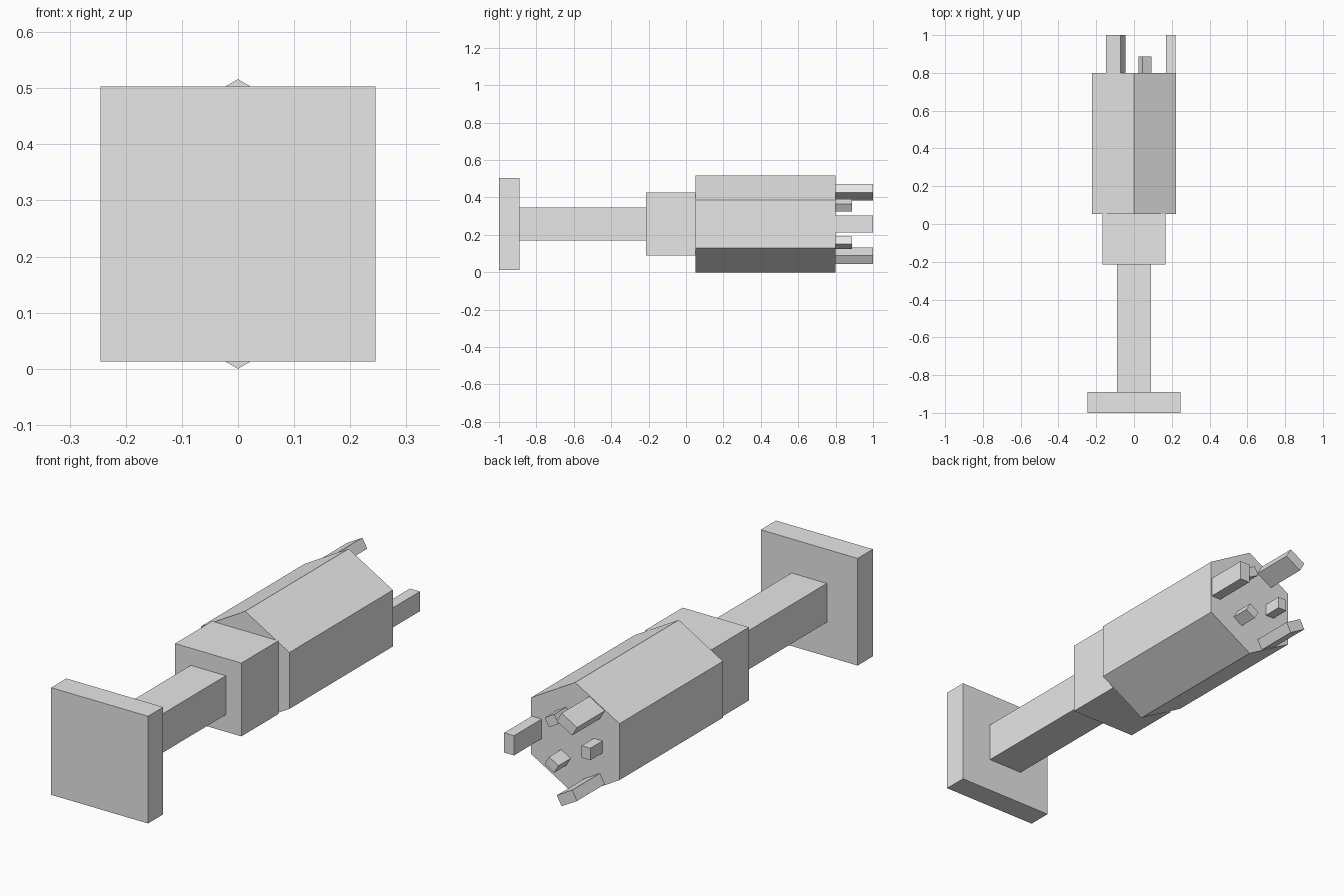
import bpy
import math
from mathutils import Matrix, Vector

cube = bpy.data.objects.get("Cube")
if cube:
    bpy.data.objects.remove(cube, do_unlink=True)

AXIS_Z = 0.258  # height of the long axis every part is centred on

grey = bpy.data.materials.new("light_grey")
grey.use_nodes = True
grey.diffuse_color = (0.8, 0.8, 0.8, 1)
grey.node_tree.nodes["Principled BSDF"].inputs["Base Color"].default_value = (0.8, 0.8, 0.8, 1)


def finish(name):
    obj = bpy.context.object
    obj.name = name
    obj.data.name = name
    obj.data.materials.clear()
    obj.data.materials.append(grey)
    return obj


def block(name, width, height, y0, y1, radius=0, degrees=0):
    """Box along y, pushed out from the axis and turned around it."""
    bpy.ops.mesh.primitive_cube_add(size=1)
    obj = finish(name)
    turn = Matrix.Rotation(-math.radians(degrees), 4, 'Y')
    place = Matrix.Translation(Vector((0, 0, AXIS_Z))) @ turn
    place = place @ Matrix.Translation(Vector((radius, (y0 + y1) / 2, 0)))
    obj.data.transform(place @ Matrix.Diagonal((width, y1 - y0, height, 1)))
    return obj


# Square end plate, shaft and collar
block("end_plate", 0.49, 0.49, -1.0, -0.89)
block("shaft", 0.178, 0.178, -0.89, -0.215)
block("collar", 0.335, 0.335, -0.215, 0.052)

# Six-sided body with a ridge at top and bottom
bpy.ops.mesh.primitive_cylinder_add(vertices=6, radius=0.258, depth=0.748)
body = finish("hexagonal_body")
body.data.transform(Matrix.Translation(Vector((0, 0.426, AXIS_Z)))
                    @ Matrix.Rotation(math.radians(90), 4, 'X'))

# Outer long prongs and inner short pegs, three of each around the axis
for i in range(3):
    block(f"long_prong_{i + 1}", 0.05, 0.09, 0.8, 1.0, 0.195, 120 * i)
    block(f"short_peg_{i + 1}", 0.044, 0.055, 0.8, 0.888, 0.116, 60 + 120 * i)
